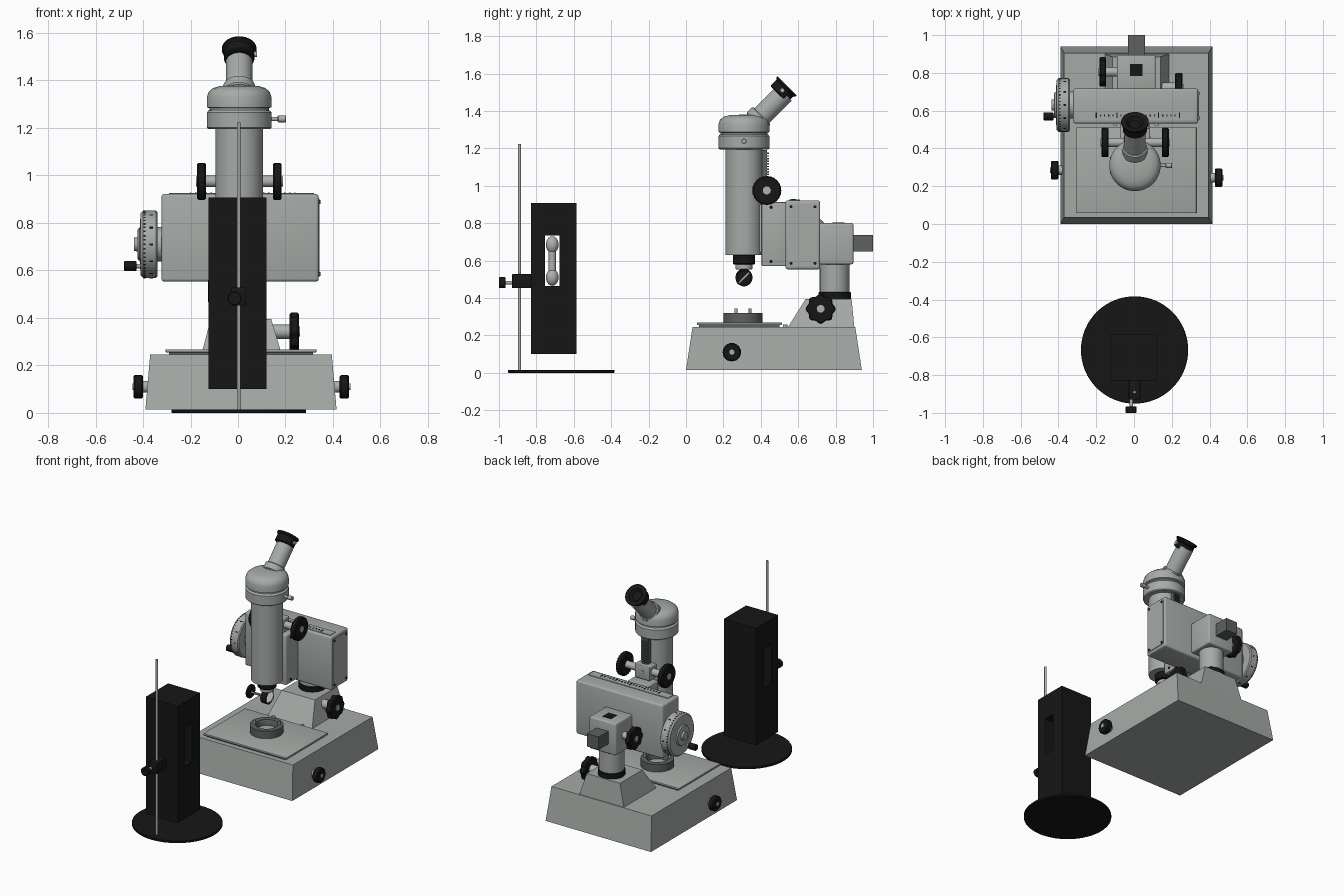
import bpy, bmesh, math
from mathutils import Vector, Matrix

if "Cube" in bpy.data.objects:
    bpy.data.objects.remove(bpy.data.objects["Cube"])


def material(name, r, g, b, rough=0.5):
    m = bpy.data.materials.new(name)
    m.use_nodes = True
    m.diffuse_color = (r, g, b, 1)
    node = m.node_tree.nodes["Principled BSDF"]
    node.inputs["Base Color"].default_value = (r, g, b, 1)
    node.inputs["Roughness"].default_value = rough
    return m


PAINT = material("grey green paint", 0.38, 0.41, 0.39)
STEEL = material("light steel", 0.42, 0.44, 0.43)
DARK = material("dark metal", 0.11, 0.12, 0.115)
BLACK = material("black", 0.008, 0.008, 0.008)
parts = []


def finish(name, bm, mat):
    bmesh.ops.remove_doubles(bm, verts=bm.verts, dist=1e-5)
    bmesh.ops.recalc_face_normals(bm, faces=bm.faces)
    mesh = bpy.data.meshes.new(name)
    bm.to_mesh(mesh)
    bm.free()
    mesh.materials.append(mat)
    ob = bpy.data.objects.new(name, mesh)
    bpy.context.collection.objects.link(ob)
    parts.append(ob)
    return ob


def box(name, xs, ys, zs, mat, bevel=0, top=None):
    """Box from ranges; top gives other x and y ranges for the upper face."""
    bm = bmesh.new()
    bmesh.ops.create_cube(bm, size=1)
    for v in bm.verts:
        up = v.co.z > 0
        tx, ty = top if top and up else (xs, ys)
        v.co = (tx[v.co.x > 0], ty[v.co.y > 0], zs[up])
    if bevel:
        bmesh.ops.bevel(bm, geom=bm.edges[:], offset=bevel, segments=3,
                        profile=0.5, affect='EDGES')
    return finish(name, bm, mat)


def blocks(name, items, mat):
    """Many small boxes in one object: (matrix, size) pairs."""
    bm = bmesh.new()
    for matrix, size in items:
        bmesh.ops.create_cube(bm, size=1, matrix=matrix @ Matrix.Diagonal((*size, 1)))
    return finish(name, bm, mat)


def turned(name, profile, origin, axis, mat, seg=48, lobes=0, depth=0.0):
    """Revolve (radius, height) points about an axis; lobes scallop the rim."""
    bm = bmesh.new()
    rot = Vector(axis).to_track_quat('Z', 'Y')
    rings = []
    for r, h in profile:
        ring = []
        for i in range(seg):
            a = math.tau * i / seg
            k = r * (1 + depth * math.cos(lobes * a))
            p = Vector((k * math.cos(a), k * math.sin(a), h))
            ring.append(bm.verts.new(rot @ p + Vector(origin)))
        rings.append(ring)
    for a, b in zip(rings, rings[1:]):
        for i in range(seg):
            j = (i + 1) % seg
            bm.faces.new((a[i], a[j], b[j], b[i]))
    return finish(name, bm, mat)


def rod(name, r, length, origin, axis, mat, seg=32, c=0.0, **kw):
    pts = [(0, 0), (r - c, 0), (r, c), (r, length - c), (r - c, length), (0, length)]
    return turned(name, pts, origin, axis, mat, seg, **kw)


X, Y, Z, LEFT, FRONT = (1, 0, 0), (0, 1, 0), (0, 0, 1), (-1, 0, 0), (0, -1, 0)
MX = 0.012   # middle of the stand
TX, TY = 0.005, 0.31   # tube axis

# Base, stage and pedestal
box("base", (-0.39, 0.415), (0, 0.94), (0.015, 0.245), PAINT,
    top=((-0.37, 0.395), (0.035, 0.905)))
box("stage_shadow_gap", (-0.29, 0.315), (0.07, 0.5), (0.244, 0.256), DARK)
box("stage_plate", (-0.305, 0.33), (0.058, 0.512), (0.255, 0.268), PAINT, 0.003)
box("pedestal", (-0.155, 0.185), (0.545, 0.9), (0.244, 0.395), PAINT,
    top=((-0.115, 0.14), (0.64, 0.885)))
turned("specimen_ring", [(0.105, 0), (0.105, 0.052), (0.07, 0.052), (0.06, 0.03),
                         (0.06, 0), (0.105, 0)], (TX, 0.305, 0.268), Z, DARK)
rod("specimen_glass", 0.062, 0.015, (TX, 0.305, 0.268), Z, PAINT)
for dy in (-0.038, 0.038):
    rod("ring_pin", 0.008, 0.03, (TX + dy * 1.8, 0.305 + dy, 0.315), Z, STEEL, 12)
for x in (-0.1, 0.12):
    rod("stage_screw", 0.012, 0.015, (x, 0.53, 0.244), Z, STEEL, 12)


# Round control knobs with a steel centre
def knob(name, pos, side, r, width, stem, stem_r, lobes=24, depth=0.015):
    d = Vector((side, 0, 0))
    p = Vector(pos)
    rod(name, r, width, p, d, BLACK, 96, 0.006, lobes=lobes, depth=depth)
    rod(name + "_stem", stem_r, stem + 0.002, p - d * stem, d, STEEL, 24)
    rod(name + "_cap", r * 0.28, 0.006, p + d * (width - 0.001), d, STEEL, 24)


knob("base_left_knob", (0.428, 0.245, 0.11), 1, 0.049, 0.04, 0.04, 0.025)
knob("base_right_knob", (-0.4, 0.285, 0.11), -1, 0.049, 0.04, 0.04, 0.025)
knob("column_lock_knob", (0.217, 0.72, 0.342), 1, 0.075, 0.04, 0.1, 0.03, 8, 0.07)
knob("arm_lock_knob", (-0.147, 0.805, 0.69), -1, 0.073, 0.036, 0.07, 0.025, 8, 0.07)
knob("focus_left_knob", (0.147, 0.432, 0.975), 1, 0.077, 0.037, 0.15, 0.024)
knob("focus_right_knob", (-0.135, 0.432, 0.975), -1, 0.077, 0.037, 0.14, 0.024)

# Column and rear arm
rod("column_collar", 0.086, 0.042, (MX, 0.795, 0.39), Z, BLACK, 48, 0.004)
rod("column", 0.08, 0.17, (MX, 0.795, 0.43), Z, PAINT, 48)
box("column_head", (-0.09, 0.115), (0.71, 0.895), (0.58, 0.8), PAINT, 0.01)
box("head_socket", (MX - 0.032, MX + 0.032), (0.783, 0.847), (0.795, 0.803), BLACK)
box("rear_bar", (-0.033, 0.057), (0.89, 1.0), (0.648, 0.737), DARK)

# Carriage housing, with screws and a scale on top
box("carriage", (-0.322, 0.34), (0.532, 0.717), (0.553, 0.922), PAINT, 0.012)
box("carriage_cover", (0.338, 0.344), (0.548, 0.702), (0.572, 0.902), PAINT)
for y in (0.562, 0.69):
    for z in (0.585, 0.888):
        rod("cover_screw", 0.008, 0.005, (0.343, y, z), X, BLACK, 12)
box("scale_strip", (-0.29, 0.32), (0.55, 0.61), (0.92, 0.926), PAINT)
blocks("scale_marks", [(Matrix.Translation((-0.2 + 0.022 * i, 0.575, 0.927)),
                        (0.006, 0.028 if i % 5 == 0 else 0.012, 0.003))
                       for i in range(21)], BLACK)
box("slide_bracket", (-0.072, 0.085), (0.405, 0.536), (0.57, 0.912), PAINT, 0.006)
box("slide_rail", (-0.05, 0.06), (0.372, 0.408), (0.645, 0.9), STEEL)
for z in (0.595, 0.885):
    rod("bracket_screw", 0.009, 0.004, (0.084, 0.455, z), X, BLACK, 12)

# Measuring drum with crank
DY, DZ = 0.63, 0.71
rod("drum_hub", 0.072, 0.03, (-0.315, DY, DZ), LEFT, STEEL, 48)
turned("measuring_drum", [(0, 0), (0.135, 0), (0.142, 0.006), (0.142, 0.06),
                          (0.132, 0.07), (0.07, 0.074), (0.065, 0.082), (0.03, 0.084),
                          (0.028, 0.097), (0, 0.097)], (-0.34, DY, DZ), LEFT, PAINT, 64)
marks = []
for i in range(48):
    spin = (Matrix.Translation((0, DY, DZ)) @ Matrix.Rotation(math.tau * i / 48, 4, 'X'))
    marks.append((spin @ Matrix.Translation((-0.394, 0, 0.1415)), (0.008, 0.006, 0.003)))
    if i % 4 == 0:
        marks.append((spin @ Matrix.Translation((-0.366, 0, 0.1415)), (0.014, 0.008, 0.003)))
blocks("drum_marks", marks, BLACK)
rod("crank_pin", 0.01, 0.03, (-0.405, 0.57, 0.618), LEFT, STEEL, 16)
rod("crank_handle", 0.021, 0.053, (-0.427, 0.57, 0.618), LEFT, BLACK, 24, 0.003)

# Main tube and viewing head
rod("main_tube", 0.1, 0.58, (TX, TY, 0.63), Z, PAINT, 64)
turned("viewing_head", [(0, 0), (0.13, 0), (0.136, 0.006), (0.136, 0.07), (0.13, 0.078),
                        (0.125, 0.08), (0.125, 0.088), (0.136, 0.092), (0.136, 0.135),
                        (0.128, 0.158), (0.11, 0.173), (0.08, 0.182), (0, 0.186)],
       (TX, TY, 1.195), Z, PAINT, 64)
rod("head_pin_stem", 0.009, 0.05, (0.12, TY, 1.238), X, STEEL, 16)
rod("head_pin", 0.014, 0.035, (0.167, TY, 1.238), X, STEEL, 20, 0.003)
UP = (0, 1, 1)
rod("neck_collar", 0.068, 0.05, (TX, 0.37, 1.34), UP, PAINT, 48, 0.006)
rod("eyepiece_tube", 0.056, 0.22, (TX, 0.37, 1.34), UP, PAINT, 48)
turned("eyepiece", [(0, 0), (0.058, 0), (0.064, 0.004), (0.064, 0.045), (0.073, 0.056),
                    (0.073, 0.064), (0.045, 0.06), (0.03, 0.045), (0, 0.045)],
       (TX, 0.496, 1.489), UP, BLACK)
rod("eyepiece_screw", 0.012, 0.014, (TX + 0.06, 0.515, 1.51), X, STEEL, 16)

# Focus rack and its housing
box("focus_housing", (-0.052, 0.062), (0.395, 0.472), (0.925, 1.02), PAINT, 0.005)
box("rack", (-0.018, 0.028), (0.4, 0.433), (0.93, 1.19), DARK)
blocks("rack_teeth", [(Matrix.Translation((TX, 0.438, 0.935 + 0.014 * i)),
                       (0.046, 0.014, 0.007)) for i in range(18)], DARK)
rod("housing_screw", 0.012, 0.005, (TX, 0.47, 0.975), Y, STEEL, 16)

# Objective and tilted reflector
rod("nosepiece", 0.06, 0.052, (TX, TY, 0.58), Z, BLACK, 48, 0.004)
rod("objective", 0.045, 0.03, (TX, TY, 0.552), Z, STEEL, 48, 0.004)
turned("reflector_ring", [(0.045, -0.02), (0.045, 0.02), (0.036, 0.02), (0.036, -0.02),
                          (0.045, -0.02)], (TX, TY, 0.507), X, BLACK)
rod("reflector", 0.046, 0.012, (TX, TY + 0.004, 0.503), (0, -0.7, 0.7), STEEL, 40)
rod("reflector_arm", 0.008, 0.09, (TX - 0.03, TY, 0.507), LEFT, DARK, 12)
rod("reflector_knob", 0.045, 0.012, (-0.115, TY, 0.512), LEFT, BLACK, 32)

# Separate lamp: foot, post, pierced housing and bulb
rod("lamp_foot", 0.284, 0.015, (0.003, -0.667, 0), Z, BLACK, 64, 0.002)
rod("lamp_post", 0.008, 1.21, (0.003, -0.89, 0.014), Z, STEEL, 16)
lamp = box("lamp_housing", (-0.125, 0.12), (-0.828, -0.585), (0.1, 0.907), BLACK)
cutter = box("window_cutter", (-0.3, 0.3), (-0.755, -0.675), (0.465, 0.733), BLACK)
cutter.hide_render = True
mod = lamp.modifiers.new("window", 'BOOLEAN')
mod.object, mod.solver = cutter, 'EXACT'
bpy.context.view_layer.objects.active = lamp
bpy.ops.object.modifier_apply(modifier=mod.name)
parts.remove(cutter)
bpy.data.objects.remove(cutter)
ball = [(0.034 * math.sin(t * math.pi / 10), -0.045 * math.cos(t * math.pi / 10))
        for t in range(9)]
turned("lamp_bulb", [(r, 0.51 + h) for r, h in ball] + [(0.019, 0.6)]
       + [(r, 0.685 - h) for r, h in reversed(ball)], (0, -0.715, 0), Z, STEEL, 32)
box("post_clamp", (-0.028, 0.034), (-0.93, -0.826), (0.452, 0.528), BLACK, 0.004)
rod("clamp_screw", 0.01, 0.05, (-0.015, -0.925, 0.482), FRONT, STEEL, 16)
rod("clamp_knob", 0.029, 0.035, (-0.015, -0.965, 0.482), FRONT, BLACK, 32, 0.003)

# Smooth the round forms and keep the edges sharp
bpy.ops.object.select_all(action='DESELECT')
for ob in parts:
    ob.select_set(True)
bpy.context.view_layer.objects.active = parts[0]
bpy.ops.object.shade_smooth_by_angle(angle=math.radians(32))
